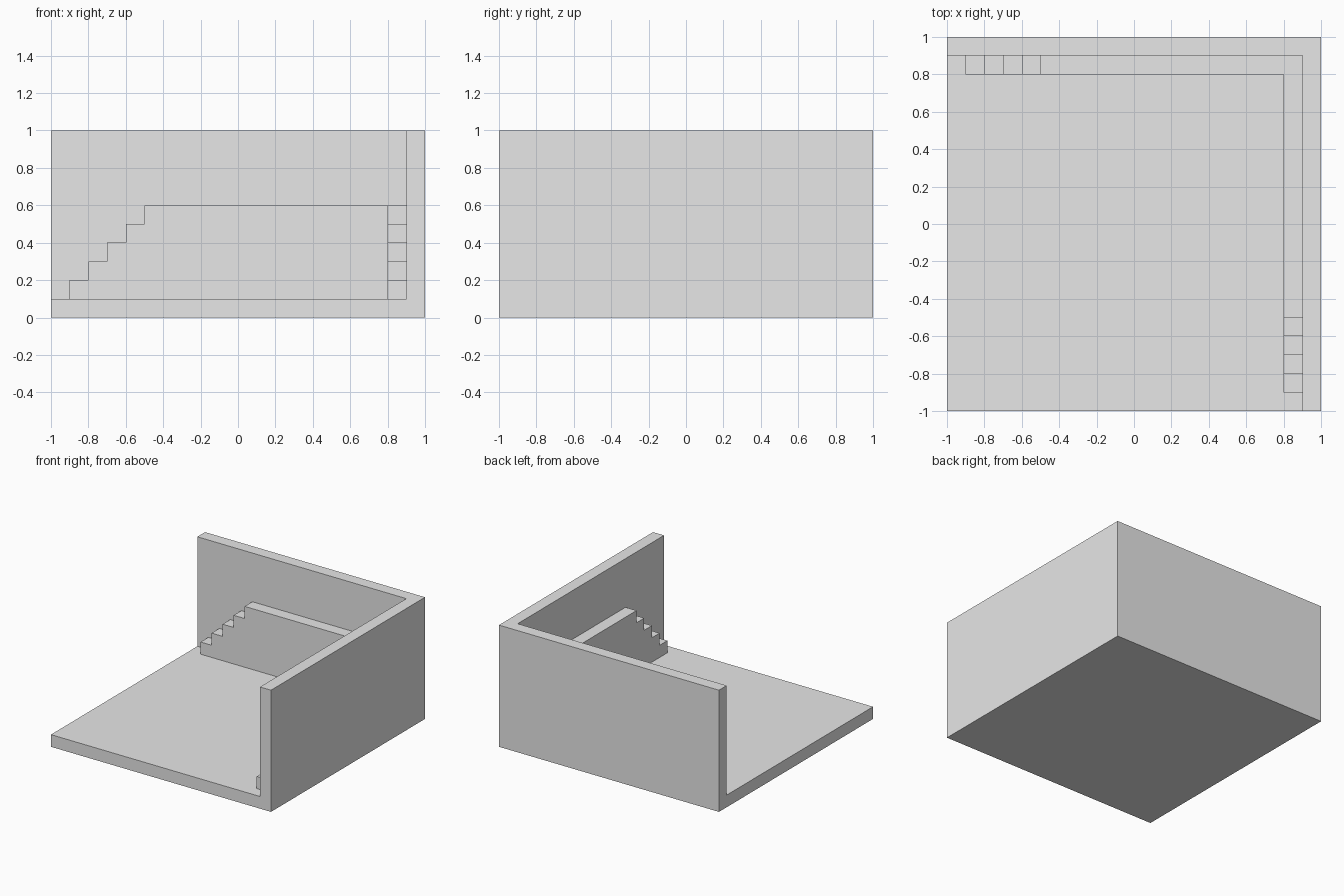
import bpy
import bmesh
import math

default = bpy.data.objects.get("Cube")
if default:
    bpy.data.objects.remove(default, do_unlink=True)

# One plain grey for the whole model
grey = bpy.data.materials.new("plain grey")
grey.use_nodes = True
colour = (0.8, 0.8, 0.8, 1)
grey.diffuse_color = colour
grey.node_tree.nodes["Principled BSDF"].inputs["Base Color"].default_value = colour

THICK = 0.1   # floor, walls, steps and ledge all share this thickness
INNER = 1 - THICK


def finish(bm, name):
    """Merge flat faces and turn the bmesh into an object."""
    bmesh.ops.remove_doubles(bm, verts=bm.verts, dist=1e-4)
    bmesh.ops.dissolve_limit(bm, angle_limit=math.radians(1),
                             verts=bm.verts, edges=bm.edges)
    bmesh.ops.recalc_face_normals(bm, faces=bm.faces)
    mesh = bpy.data.meshes.new(name)
    bm.to_mesh(mesh)
    bm.free()
    mesh.materials.append(grey)
    obj = bpy.data.objects.new(name, mesh)
    bpy.context.collection.objects.link(obj)
    return obj


def prism(bm, bottom, top):
    """Closed solid between two matching outlines."""
    a = [bm.verts.new(p) for p in bottom]
    b = [bm.verts.new(p) for p in top]
    bm.faces.new(a)
    bm.faces.new(b)
    for i in range(len(a)):
        j = (i + 1) % len(a)
        bm.faces.new((a[i], a[j], b[j], b[i]))


# Floor and two walls: an L-shaped outline raised to full height, floor in its corner
bm = bmesh.new()
wall = [(-1, 1), (-1, INNER), (INNER, INNER), (INNER, -1), (1, -1), (1, 1)]
low, mid, high = ([bm.verts.new((x, y, z)) for x, y in wall] for z in (0, THICK, 1))
corner_low = bm.verts.new((-1, -1, 0))
corner_mid = bm.verts.new((-1, -1, THICK))
bm.faces.new(high)                                            # wall tops
bm.faces.new((low[0], corner_low, low[4], low[5]))            # underside
bm.faces.new((mid[1], corner_mid, mid[3], mid[2]))            # floor
for i in (1, 2):                                              # inner wall faces
    bm.faces.new((mid[i], mid[i + 1], high[i + 1], high[i]))
for i in (4, 5):                                              # outer wall faces
    j = (i + 1) % 6
    bm.faces.new((low[i], low[j], high[j], high[i]))
# Open sides: floor edge and wall end in one face each
bm.faces.new((low[0], corner_low, corner_mid, mid[1], high[1], high[0]))
bm.faces.new((corner_low, low[4], high[4], high[3], mid[3], corner_mid))
for v in [v for v in bm.verts if not v.link_faces]:
    bm.verts.remove(v)
finish(bm, "floor_and_walls")

# Stepped ledge along each wall, mitred where the two meet in the corner
stairs = []
for i in range(5):
    x = -INNER + i * THICK
    stairs += [(x, (i + 1) * THICK), (x, (i + 2) * THICK)]
ledge_top = stairs[-1][1]


def outline(depth):
    profile = stairs + [(depth, ledge_top), (depth, THICK)]
    return [(x, depth, z) for x, z in profile]


front, rear = outline(INNER - THICK), outline(INNER)
for name, swap in (("back_stepped_ledge", False), ("left_stepped_ledge", True)):
    bm = bmesh.new()
    turn = (lambda p: (p[1], p[0], p[2])) if swap else (lambda p: p)
    prism(bm, [turn(p) for p in front], [turn(p) for p in rear])
    finish(bm, name)
